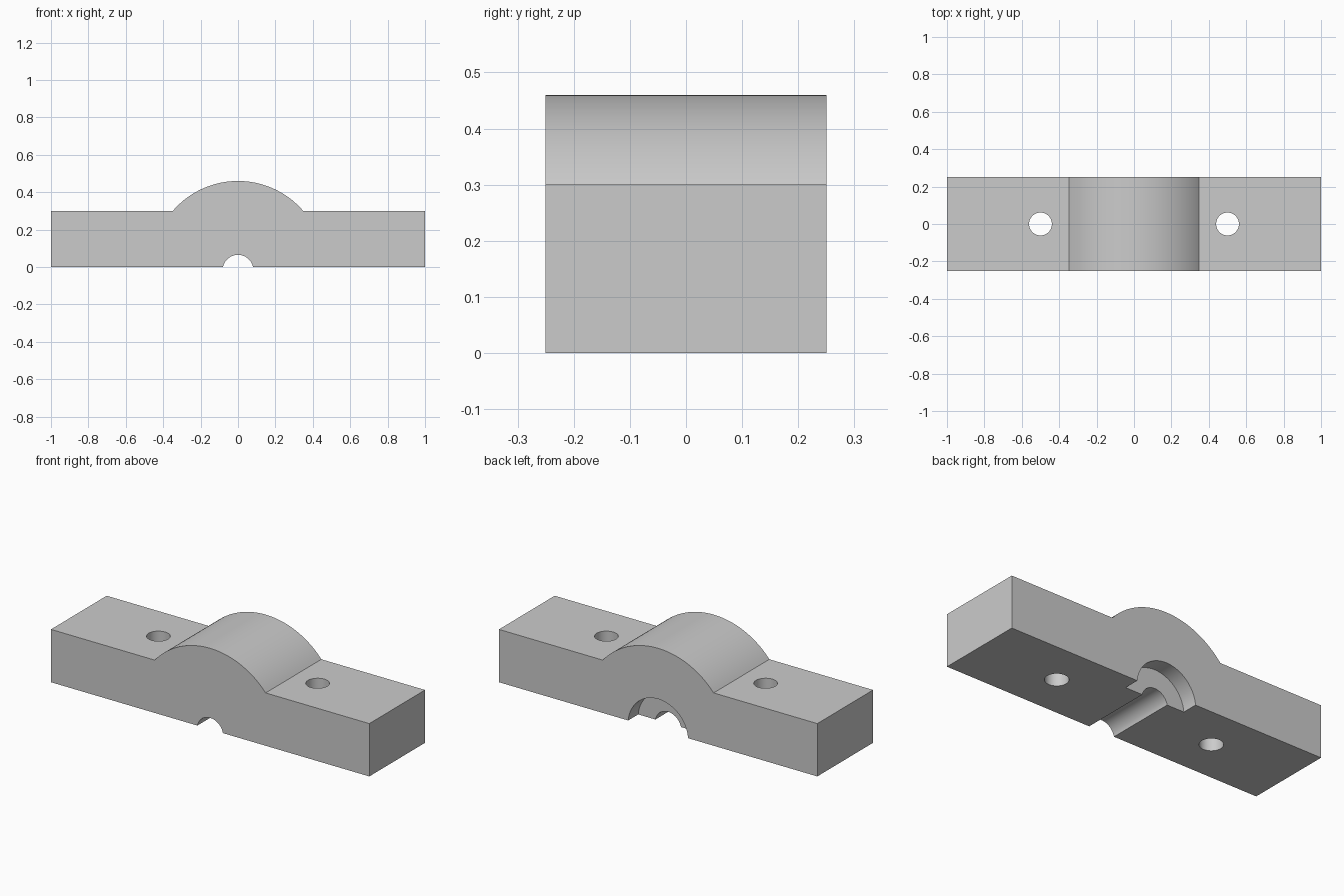
import bpy, bmesh, math
from mathutils import Vector

cube = bpy.data.objects.get("Cube")
if cube:
    bpy.data.objects.remove(cube, do_unlink=True)

LENGTH, WIDTH, BASE = 2.0, 0.5, 0.30
CROWN = 0.46          # radius of the raised saddle, centred on z = 0
BORE_Z = -0.017       # shaft axis sits just below the split plane

grey = bpy.data.materials.new("light grey")
grey.use_nodes = True
grey.diffuse_color = (0.6, 0.6, 0.6, 1)
grey.node_tree.nodes["Principled BSDF"].inputs["Base Color"].default_value = (0.6, 0.6, 0.6, 1)

# Clamp body: front profile with an arched crown, extruded front to back
half = math.acos(BASE / CROWN)
steps = 48
arc = [(CROWN * math.sin(a), CROWN * math.cos(a))
       for a in (half - 2 * half * i / steps for i in range(steps + 1))]
h = LENGTH / 2
profile = [(-h, 0), (h, 0), (h, BASE)] + arc + [(-h, BASE)]

bm = bmesh.new()
face = bm.faces.new([bm.verts.new((x, -WIDTH / 2, z)) for x, z in profile])
ext = bmesh.ops.extrude_face_region(bm, geom=[face])
moved = [g for g in ext["geom"] if isinstance(g, bmesh.types.BMVert)]
bmesh.ops.translate(bm, verts=moved, vec=Vector((0, WIDTH, 0)))
bmesh.ops.recalc_face_normals(bm, faces=bm.faces)
mesh = bpy.data.meshes.new("bearing_clamp")
bm.to_mesh(mesh)
bm.free()
mesh.materials.append(grey)
clamp = bpy.data.objects.new("bearing_clamp", mesh)
bpy.context.collection.objects.link(clamp)
bpy.context.view_layer.objects.active = clamp


def drill(name, radius, depth, centre, along_y=False):
    """Cut a round hole through the clamp body."""
    bpy.ops.mesh.primitive_cylinder_add(
        vertices=64, radius=radius, depth=depth, location=centre,
        rotation=(math.pi / 2 if along_y else 0, 0, 0))
    cutter = bpy.context.object
    cutter.name = name
    cutter.hide_render = True
    cutter.data.materials.append(grey)
    mod = clamp.modifiers.new(name, "BOOLEAN")
    mod.operation, mod.solver, mod.object = "DIFFERENCE", "EXACT", cutter
    bpy.context.view_layer.objects.active = clamp
    bpy.ops.object.modifier_apply(modifier=name)
    bpy.data.objects.remove(cutter, do_unlink=True)


# Shaft bore, rear bearing seat and the pair of bolt holes
drill("shaft_bore", 0.082, 1.0, (0, 0, BORE_Z), along_y=True)
drill("bearing_seat", 0.189, 0.18, (0, WIDTH / 2, BORE_Z), along_y=True)
for side, x in (("right", -0.5), ("left", 0.5)):
    drill(side + "_bolt_hole", 0.061, 1.0, (x, 0, 0.2))

# Smooth the curved walls, keep the machined edges crisp
bpy.ops.object.select_all(action="DESELECT")
clamp.select_set(True)
bpy.context.view_layer.objects.active = clamp
bpy.ops.object.shade_smooth_by_angle(angle=math.radians(30))
